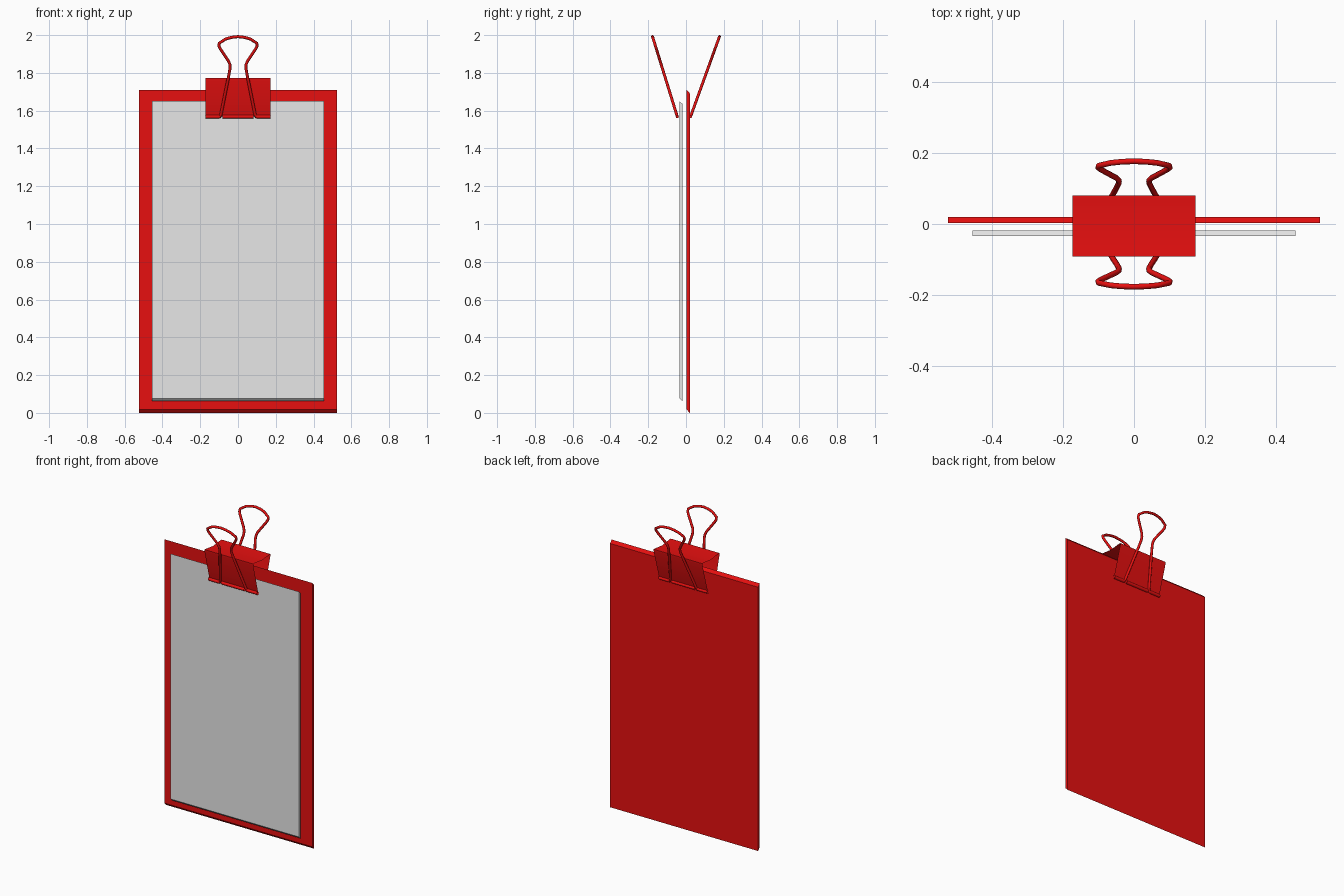
import bpy
import bmesh
import math
from mathutils import Matrix, Vector

cube = bpy.data.objects.get("Cube")
if cube:
    bpy.data.objects.remove(cube, do_unlink=True)


def make_material(name, colour):
    mat = bpy.data.materials.new(name)
    mat.use_nodes = True
    mat.diffuse_color = colour
    mat.node_tree.nodes["Principled BSDF"].inputs["Base Color"].default_value = colour
    return mat


red = make_material("red", (0.8, 0.005, 0.005, 1))
white = make_material("paper_white", (0.8, 0.8, 0.8, 1))


def add_object(name, bm, mat):
    mesh = bpy.data.meshes.new(name)
    bm.to_mesh(mesh)
    bm.free()
    mesh.materials.append(mat)
    obj = bpy.data.objects.new(name, mesh)
    bpy.context.collection.objects.link(obj)
    return obj


def smooth(obj, angle):
    bpy.ops.object.select_all(action='DESELECT')
    obj.select_set(True)
    bpy.context.view_layer.objects.active = obj
    bpy.ops.object.shade_smooth_by_angle(angle=math.radians(angle))


def extrude_profile(name, points, half_width, mat, closed):
    """Sweep a (y, z) profile across x; closed profiles become solids."""
    bm = bmesh.new()
    sides = [[bm.verts.new((x, y, z)) for y, z in points]
             for x in (-half_width, half_width)]
    count = len(points)
    for i in range(count if closed else count - 1):
        j = (i + 1) % count
        bm.faces.new((sides[0][i], sides[0][j], sides[1][j], sides[1][i]))
    if closed:
        for side in sides:
            bm.faces.new(side)
    bmesh.ops.recalc_face_normals(bm, faces=bm.faces)
    return add_object(name, bm, mat)


def sheared_sheet(name, half_width, front, back, low, high, slant, mat):
    """Flat sheet whose top and bottom edges slope down toward the back."""
    points = [(front, low + slant), (back, low), (back, high - slant), (front, high)]
    return extrude_profile(name, points, half_width, mat, True)


# Board and paper
sheared_sheet("board", 0.525, 0.003, 0.02, 0.0, 1.71, 0.018, red)
sheared_sheet("paper", 0.455, -0.034, -0.018, 0.062, 1.65, 0.015, white)

# Folded clip body, open at both ends
clip_profile = [(-0.042, 1.568), (-0.092, 1.762), (-0.092, 1.774), (-0.08, 1.774),
                (-0.005, 1.764), (0.07, 1.772), (0.081, 1.772), (0.081, 1.76),
                (0.024, 1.568)]
clip = extrude_profile("clip_body", clip_profile, 0.173, red, False)
smooth(clip, 60)

# Rolled lips along the clip's lower edges, with gaps for the wires
for label, y in (("front", -0.046), ("back", 0.024)):
    bm = bmesh.new()
    for start, end in ((-0.173, -0.098), (-0.082, 0.082), (0.098, 0.173)):
        place = Matrix.Translation(((start + end) / 2, y, 1.568)) @ Matrix.Rotation(math.pi / 2, 4, 'Y')
        bmesh.ops.create_cone(bm, cap_ends=False, segments=10, radius1=0.01,
                              radius2=0.01, depth=end - start, matrix=place)
    smooth(add_object(label + "_lip", bm, red), 60)

# Wire handles leaning away from the board
half_path = [(0.12, 1.568), (0.096, 1.568), (0.09, 1.582), (0.05, 1.78), (0.042, 1.825),
             (0.043, 1.845), (0.05, 1.862), (0.094, 1.928), (0.101, 1.942),
             (0.1, 1.957), (0.066, 1.979), (0.035, 1.988)]
path = half_path + [(0, 1.992)] + [(-x, z) for x, z in reversed(half_path)]
for label, foot, tip in (("front", -0.046, -0.177), ("back", 0.024, 0.177)):
    curve = bpy.data.curves.new(label + "_handle", 'CURVE')
    curve.dimensions = '3D'
    curve.bevel_depth = 0.008
    curve.bevel_resolution = 2
    curve.use_fill_caps = True
    spline = curve.splines.new('POLY')
    spline.points.add(len(path) - 1)
    for point, (x, z) in zip(spline.points, path):
        lean = (z - 1.568) / (1.992 - 1.568)
        point.co = (x, foot + (tip - foot) * lean, z, 1)
    curve.materials.append(red)
    handle = bpy.data.objects.new(label + "_handle", curve)
    bpy.context.collection.objects.link(handle)
    bpy.ops.object.select_all(action='DESELECT')
    handle.select_set(True)
    bpy.context.view_layer.objects.active = handle
    bpy.ops.object.convert(target='MESH')
    smooth(bpy.context.view_layer.objects.active, 50)
